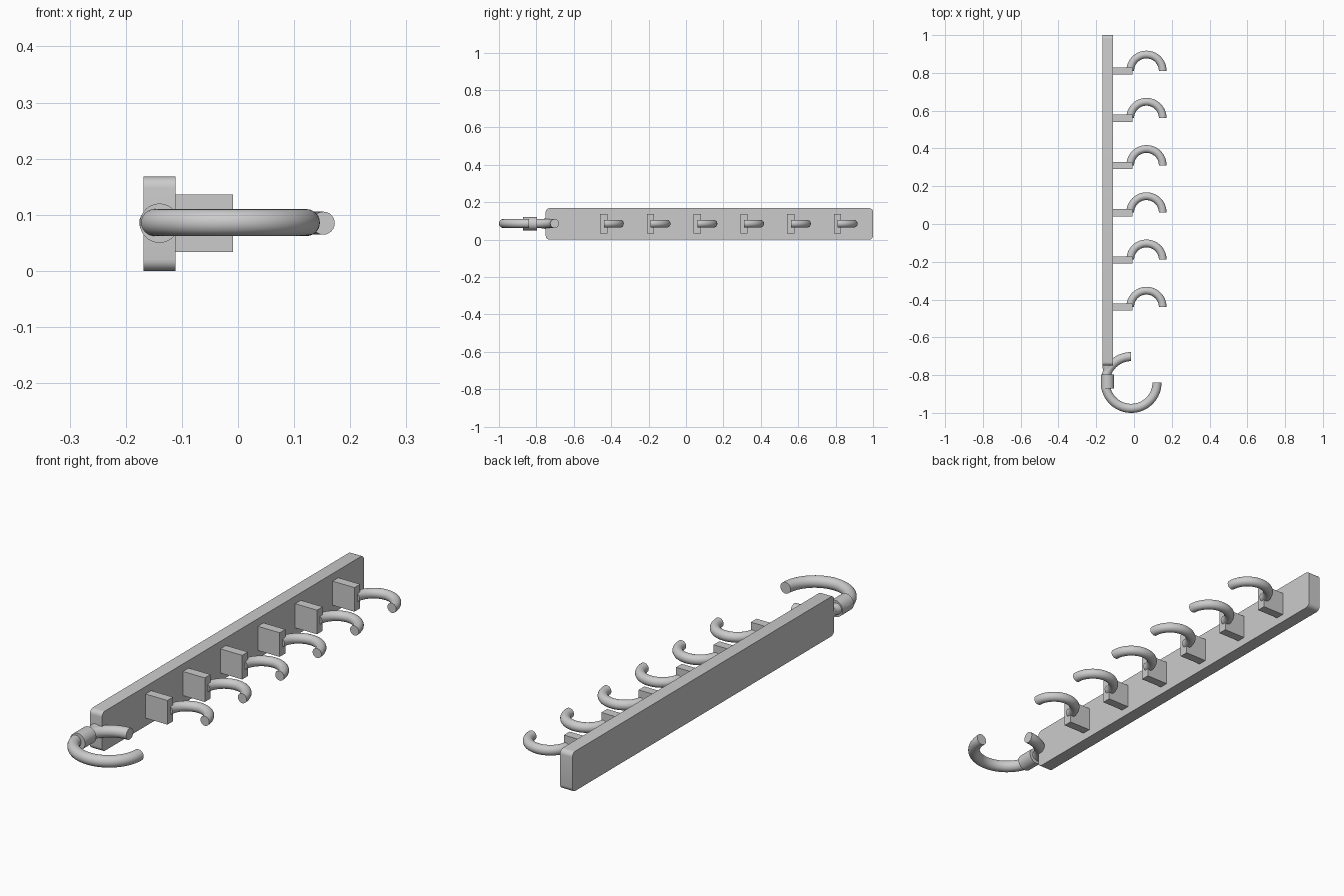
import bpy, bmesh, math
from mathutils import Vector

if "Cube" in bpy.data.objects:
    bpy.data.objects.remove(bpy.data.objects["Cube"])

MID_Z = 0.085


def finish(name, bm, smooth=True):
    bmesh.ops.recalc_face_normals(bm, faces=bm.faces)
    me = bpy.data.meshes.new(name)
    bm.to_mesh(me)
    bm.free()
    ob = bpy.data.objects.new(name, me)
    bpy.context.collection.objects.link(ob)
    if smooth:
        bpy.ops.object.select_all(action='DESELECT')
        ob.select_set(True)
        bpy.context.view_layer.objects.active = ob
        bpy.ops.object.shade_smooth_by_angle(angle=math.radians(35))
    return ob


def box(name, lo, hi, corner=0.0):
    """Box, optionally with its four x-direction edges rounded."""
    bm = bmesh.new()
    bmesh.ops.create_cube(bm, size=1)
    lo, hi = Vector(lo), Vector(hi)
    for v in bm.verts:
        v.co = (lo + hi) / 2 + v.co * (hi - lo)
    if corner:
        edges = [e for e in bm.edges
                 if abs(e.verts[0].co.x - e.verts[1].co.x) > 1e-5]
        bmesh.ops.bevel(bm, geom=edges, offset=corner, segments=6,
                        profile=0.5, affect='EDGES')
    return finish(name, bm, corner > 0)


def skin(name, rings):
    """Closed skin over a list of rings of points."""
    bm = bmesh.new()
    loops = [[bm.verts.new(p) for p in ring] for ring in rings]
    n = len(loops[0])
    for a, b in zip(loops, loops[1:]):
        for i in range(n):
            j = (i + 1) % n
            bm.faces.new((a[i], a[j], b[j], b[i]))
    bm.faces.new(loops[0])
    bm.faces.new(loops[-1])
    return finish(name, bm)


def arc_hook(name, cx, cy, z, major, minor, start, end, steps, sides=24):
    """Round bar bent along an arc in the horizontal plane."""
    rings = []
    for s in range(steps + 1):
        a = math.radians(start + (end - start) * s / steps)
        ring = []
        for k in range(sides):
            t = 2 * math.pi * k / sides
            r = major + minor * math.cos(t)
            ring.append((cx + r * math.cos(a), cy + r * math.sin(a),
                         z + minor * math.sin(t)))
        rings.append(ring)
    return skin(name, rings)


def turned(name, x, z, profile, sides=32):
    """Turned part along y from (y, radius) pairs."""
    return skin(name, [[(x + r * math.cos(2 * math.pi * k / sides), y,
                         z + r * math.sin(2 * math.pi * k / sides))
                        for k in range(sides)] for y, r in profile])


# Long rail with rounded corners
box("rail", (-0.168, -0.75, 0), (-0.111, 1.0, 0.168), corner=0.02)

# Six pegs: mounting block and small half-circle hook
for i in range(6):
    y = -0.44 + 0.25 * i
    box(f"block_{i + 1}", (-0.112, y - 0.019, 0.034), (-0.009, y + 0.019, 0.136))
    arc_hook(f"small_hook_{i + 1}", 0.066, y + 0.001, MID_Z, 0.086, 0.0205, 0, 180, 28)

# Large hanging hook at the end of the rail, three quarters of a circle
arc_hook("hanging_hook", -0.015, -0.839, MID_Z + 0.001, 0.137, 0.024, 90, 360, 48)

# Swivel collar and tapered neck joining hook to rail
turned("swivel_collar", -0.14, MID_Z, [(-0.872, 0.035), (-0.797, 0.035)])
turned("neck", -0.14, MID_Z, [(-0.81, 0.021), (-0.79, 0.021), (-0.75, 0.028), (-0.74, 0.028)])
